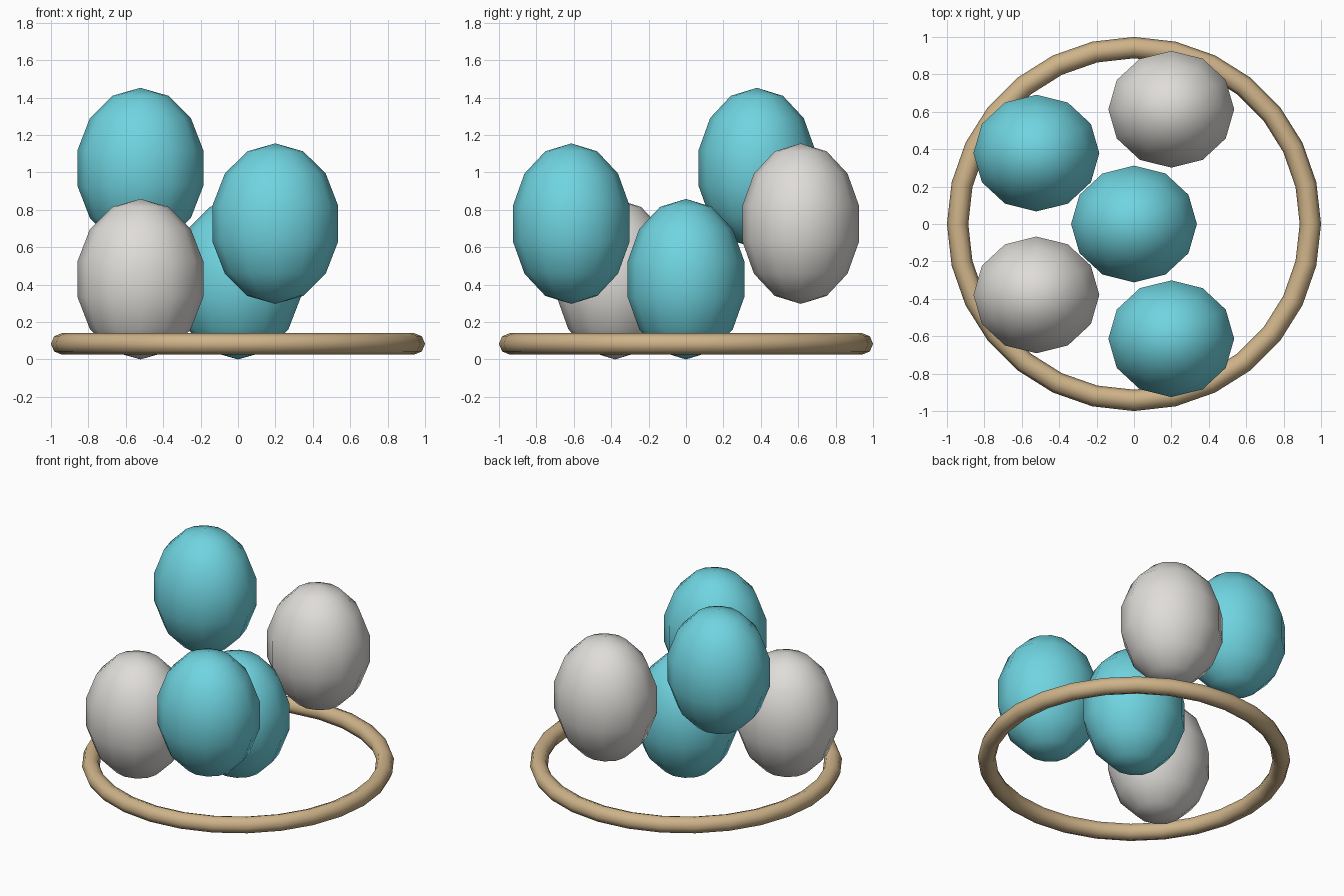
import bpy
import math

if "Cube" in bpy.data.objects:
    bpy.data.objects.remove(bpy.data.objects["Cube"])


def material(name, color):
    mat = bpy.data.materials.new(name)
    mat.diffuse_color = (*color, 1.0)
    mat.use_nodes = True
    mat.node_tree.nodes["Principled BSDF"].inputs["Base Color"].default_value = mat.diffuse_color
    return mat


teal = material("teal", (0.16, 0.66, 0.75))
pale = material("pale_grey", (0.74, 0.72, 0.69))
tan = material("tan", (0.62, 0.45, 0.25))


def finish(obj, name, mat):
    obj.name = name
    obj.data.materials.append(mat)
    bpy.ops.object.shade_smooth()


def egg(name, x, y, level, mat):
    # low-poly egg, raised by steps of 0.297
    bpy.ops.mesh.primitive_uv_sphere_add(segments=12, ring_count=7, radius=1,
                                         location=(x, y, 0.429 + 0.297 * level))
    obj = bpy.context.object
    obj.scale = (0.345, 0.32, 0.429)
    bpy.ops.object.transform_apply(location=False, rotation=False, scale=True)
    finish(obj, name, mat)


# base ring
bpy.ops.mesh.primitive_torus_add(major_segments=28, minor_segments=8,
                                 major_radius=0.943, minor_radius=0.057,
                                 location=(0, 0, 0.083))
finish(bpy.context.object, "base_ring", tan)

# centre egg and four eggs on a pentagon around it
egg("centre_egg", 0, 0, 0, teal)
around = [("back_right_egg", 72, 1, pale), ("back_left_egg", 144, 2, teal),
          ("front_left_egg", 216, 0, pale), ("front_right_egg", 288, 1, teal)]
for name, deg, level, mat in around:
    a = math.radians(deg)
    egg(name, 0.645 * math.cos(a), 0.645 * math.sin(a), level, mat)
